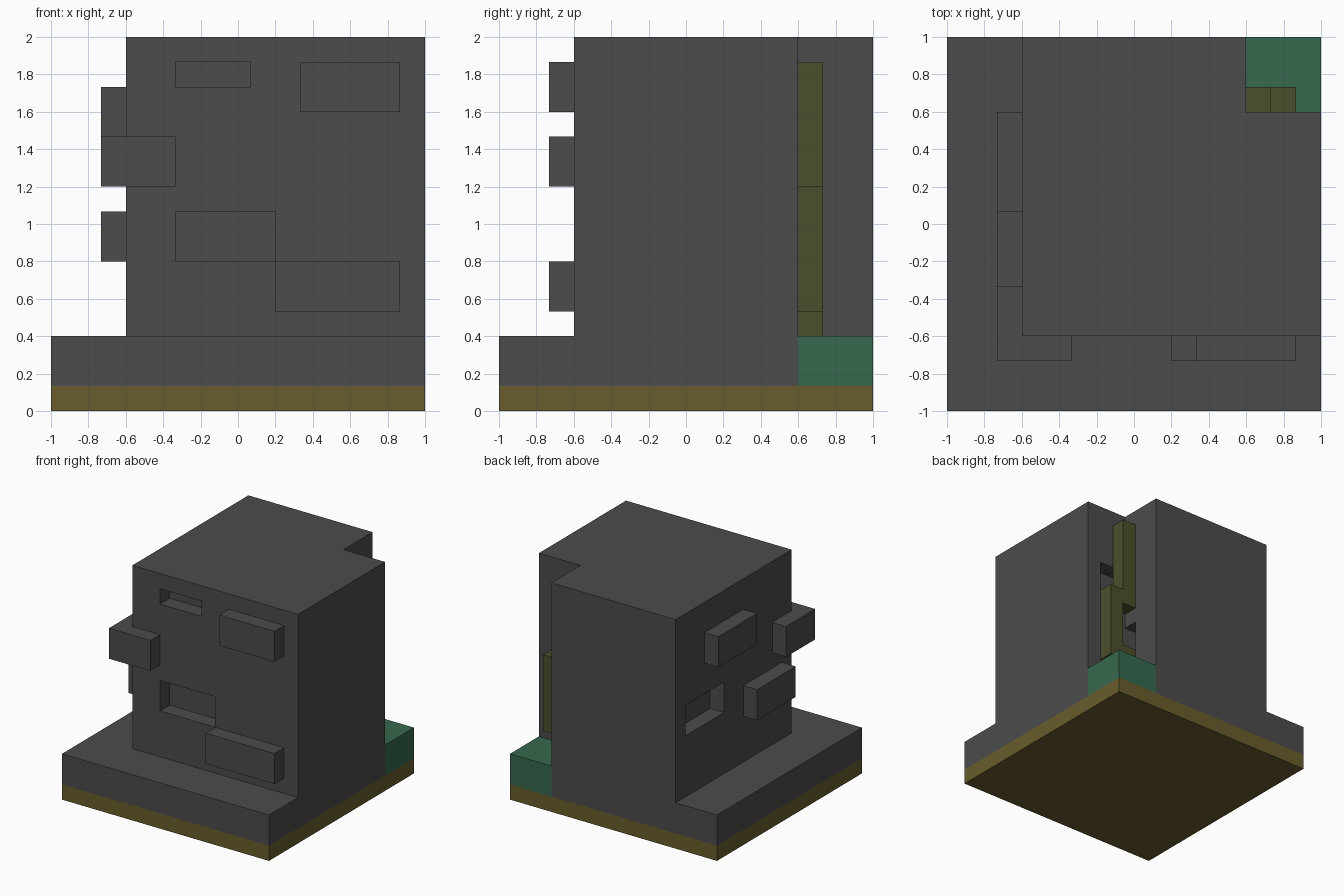
import bpy
import bmesh

if "Cube" in bpy.data.objects:
    bpy.data.objects.remove(bpy.data.objects["Cube"], do_unlink=True)

U = 2 / 15  # block size: the model fits a 15 x 15 x 15 block grid


def pos(x, y, z):
    return (x * U - 1, y * U - 1, z * U)


def material(name, rgb):
    lin = [((c / 255 + 0.055) / 1.055) ** 2.4 for c in rgb] + [1.0]
    m = bpy.data.materials.new(name)
    m.use_nodes = True
    m.diffuse_color = lin
    bsdf = m.node_tree.nodes["Principled BSDF"]
    bsdf.inputs["Base Color"].default_value = lin
    bsdf.inputs["Roughness"].default_value = 1.0
    return m


STONE = material("dark_grey_stone", (76, 76, 76))
EARTH = material("brown_earth", (104, 92, 44))
GRASS = material("green_grass", (55, 104, 78))
VINE = material("olive_vine", (76, 79, 44))


def add_prism(bm, outline, z0, z1):
    """Extrude a flat outline from z0 up to z1."""
    face = bm.faces.new([bm.verts.new(pos(x, y, z0)) for x, y in outline])
    top = bmesh.ops.extrude_face_region(bm, geom=[face])["geom"]
    verts = [g for g in top if isinstance(g, bmesh.types.BMVert)]
    bmesh.ops.translate(bm, verts=verts, vec=(0, 0, (z1 - z0) * U))


def rect(x0, x1, y0, y1):
    return [(x0, y0), (x1, y0), (x1, y1), (x0, y1)]


def corner_cut(start):
    """Square outline missing its back left corner."""
    return [(start, start), (15, start), (15, 12), (12, 12), (12, 15), (start, 15)]


def make(name, mat, prisms):
    bm = bmesh.new()
    for outline, z0, z1 in prisms:
        add_prism(bm, outline, z0, z1)
    bmesh.ops.recalc_face_normals(bm, faces=bm.faces)
    mesh = bpy.data.meshes.new(name)
    bm.to_mesh(mesh)
    bm.free()
    mesh.materials.append(mat)
    ob = bpy.data.objects.new(name, mesh)
    bpy.context.collection.objects.link(ob)
    return ob


# Ground layers
make("earth_base", EARTH, [(rect(0, 15, 0, 15), 0, 1)])
make("stone_ledge", STONE, [(corner_cut(0), 1, 3)])
make("grass_corner", GRASS, [(rect(12, 15, 12, 15), 1, 3)])

# Main stone block with one-block-deep recesses
block = make("stone_block", STONE, [(corner_cut(3), 3, 15)])
cutter = make("recess_cutter", STONE, [
    (rect(5, 8, 2.5, 4), 13, 14),       # front, upper
    (rect(5, 9, 2.5, 4), 6, 8),         # front, lower
    (rect(2.5, 4, 10, 14), 7, 9),       # right side
    (rect(12, 14, 11, 12.5), 9, 11),    # notch, wall facing back
    (rect(11, 12.5, 12, 13), 5, 7),     # notch, wall facing left
])
cutter.hide_render = True
mod = block.modifiers.new("recesses", "BOOLEAN")
mod.operation = "DIFFERENCE"
mod.solver = "EXACT"
mod.object = cutter

# Bake the recesses and drop the cutter
bpy.context.view_layer.update()
graph = bpy.context.evaluated_depsgraph_get()
baked = bpy.data.meshes.new_from_object(block.evaluated_get(graph))
block.modifiers.clear()
block.data = baked
baked.materials.clear()
baked.materials.append(STONE)
for p in baked.polygons:
    p.material_index = 0
bpy.data.objects.remove(cutter, do_unlink=True)

# Stones standing out of the walls
stones = {
    "corner_stone": (rect(2, 5, 2, 5), 9, 11),
    "front_upper_stone": (rect(10, 14, 2, 3), 12, 14),
    "front_lower_stone": (rect(9, 14, 2, 3), 4, 6),
    "side_upper_stone": (rect(2, 3, 8, 12), 11, 13),
    "side_lower_stone": (rect(2, 3, 4, 8), 6, 8),
}
for name, prism in stones.items():
    make(name, STONE, [prism])

# Vine climbing in the notch
vines = {
    "vine_top": (rect(12, 13, 12, 13), 8, 14),
    "vine_middle": (rect(13, 14, 12, 13), 4, 9),
    "vine_root": (rect(12, 13, 12, 13), 3, 5),
}
for name, prism in vines.items():
    make(name, VINE, [prism])
